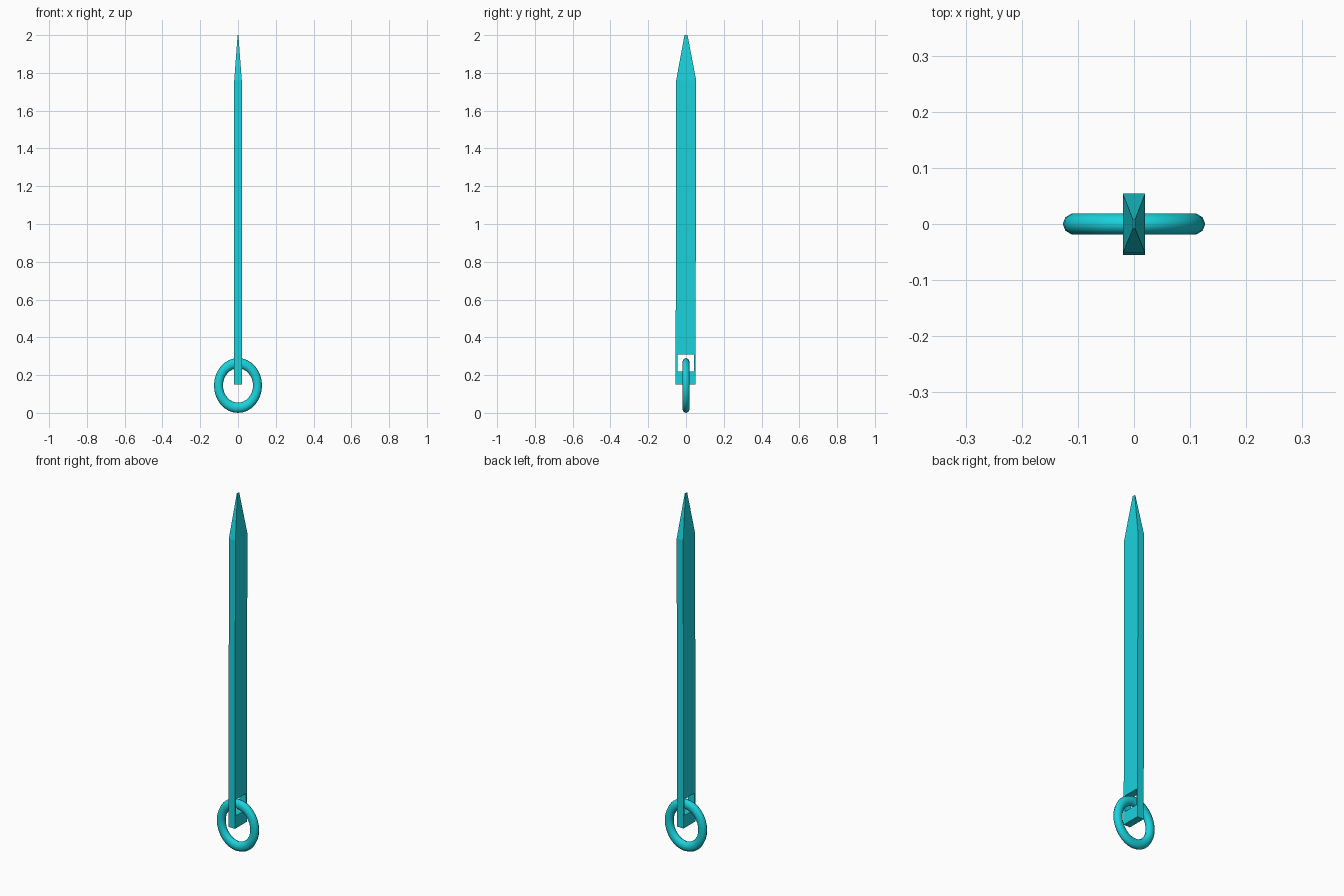
import bpy, bmesh, math

if "Cube" in bpy.data.objects:
    bpy.data.objects.remove(bpy.data.objects["Cube"])

teal = bpy.data.materials.new("teal")
teal.diffuse_color = (0.01, 0.65, 0.72, 1)
teal.use_nodes = True
teal.node_tree.nodes["Principled BSDF"].inputs["Base Color"].default_value = teal.diffuse_color


def loft(name, sections):
    """Stack rectangles (half x, y min, y max, z), with a midline on each wide side."""
    bm = bmesh.new()
    rings = []
    for hx, y0, y1, z in sections:
        ym = (y0 + y1) / 2
        pts = [(-hx, y0), (hx, y0), (hx, ym), (hx, y1), (-hx, y1), (-hx, ym)]
        rings.append([bm.verts.new((x, y, z)) for x, y in pts])
    for a, b in zip(rings, rings[1:]):
        for i in range(6):
            j = (i + 1) % 6
            bm.faces.new((a[i], a[j], b[j], b[i]))
    bm.faces.new(rings[0][::-1])
    bm.faces.new(rings[-1])
    mesh = bpy.data.meshes.new(name)
    bm.to_mesh(mesh)
    bm.free()
    ob = bpy.data.objects.new(name, mesh)
    bpy.context.collection.objects.link(ob)
    return ob


# Spike: long flat bar with a pointed tip
spike = loft("spike", [(0.02, -0.055, 0.05, 0.15),
                       (0.02, -0.052, 0.054, 1.76),
                       (0.002, -0.008, 0.008, 2.0)])
spike.data.materials.append(teal)

# Rectangular eye near the foot
cutter = loft("eye_cutter", [(0.1, -0.045, 0.042, 0.22), (0.1, -0.045, 0.042, 0.31)])
cutter.hide_render = True
cutter.hide_set(True)
eye = spike.modifiers.new("eye", 'BOOLEAN')
eye.operation = 'DIFFERENCE'
eye.solver = 'EXACT'
eye.object = cutter

# Oval ring threaded through the eye
R, r = 0.104, 0.024
bpy.ops.mesh.primitive_torus_add(major_segments=32, minor_segments=10,
                                 major_radius=R, minor_radius=r)
ring = bpy.context.object
ring.name = "ring"
ring.scale = (0.127 / (R + r), 0.145 / (R + r), 0.02 / r)
ring.rotation_euler = (math.pi / 2, 0, 0)
ring.location = (0, 0, 0.145)
bpy.ops.object.transform_apply(location=True, rotation=True, scale=True)
bpy.ops.object.shade_smooth()
ring.data.materials.append(teal)
